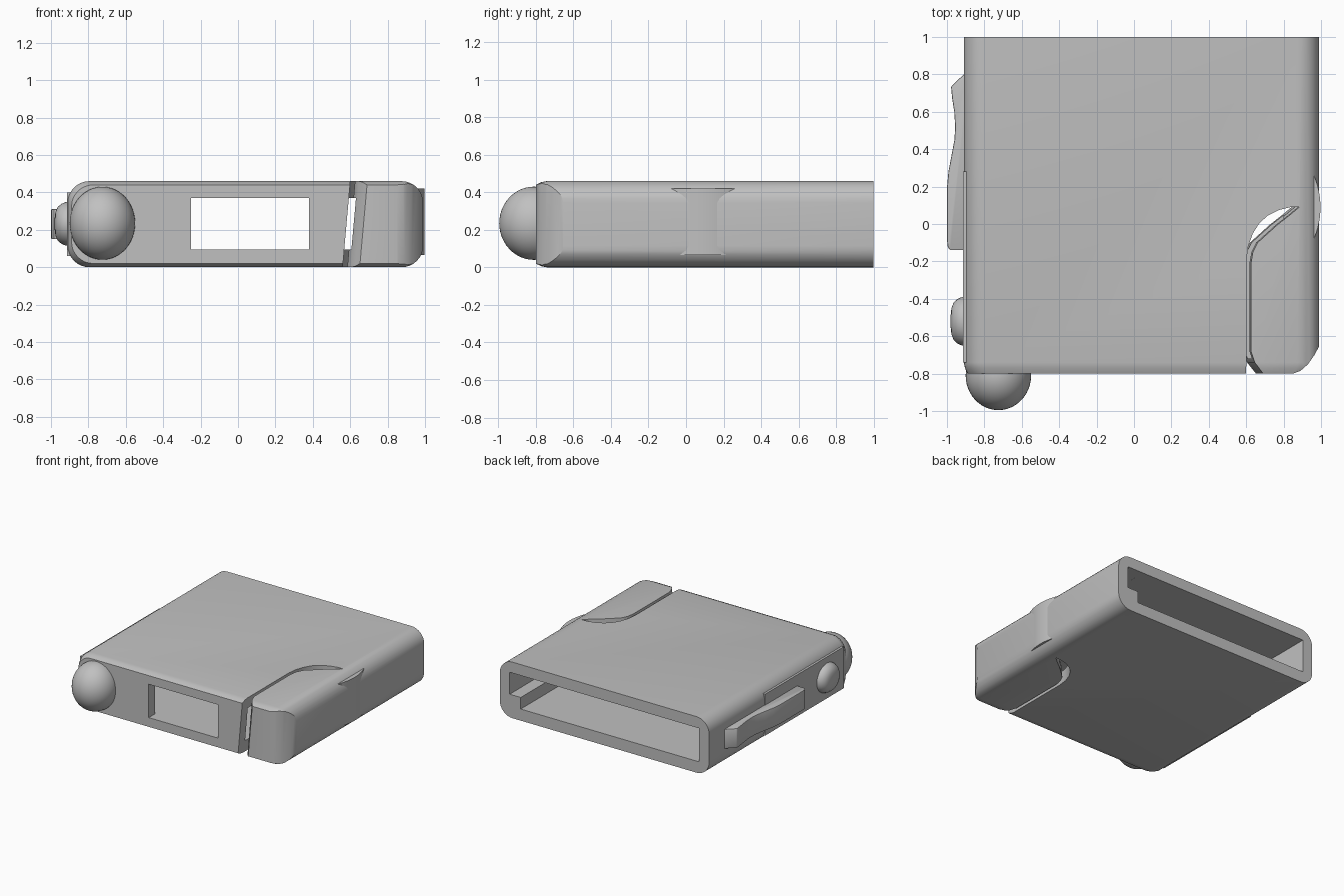
import bpy, bmesh, math
from mathutils import Vector

cube = bpy.data.objects.get("Cube")
if cube:
    bpy.data.objects.remove(cube, do_unlink=True)

grey = bpy.data.materials.new("plain grey")
grey.use_nodes = True
colour = (0.53, 0.53, 0.53, 1)
grey.diffuse_color = colour
grey.node_tree.nodes["Principled BSDF"].inputs["Base Color"].default_value = colour


def activate(ob):
    bpy.ops.object.select_all(action='DESELECT')
    ob.select_set(True)
    bpy.context.view_layer.objects.active = ob


def smooth(ob, angle=30):
    activate(ob)
    bpy.ops.object.shade_smooth_by_angle(angle=math.radians(angle))


def loft(name, rings):
    """Skin a list of equal closed rings and cap both ends."""
    bm = bmesh.new()
    loops = [[bm.verts.new(p) for p in ring] for ring in rings]
    n = len(loops[0])
    for a, b in zip(loops, loops[1:]):
        for i in range(n):
            j = (i + 1) % n
            bm.faces.new((a[i], a[j], b[j], b[i]))
    bm.faces.new(loops[0])
    bm.faces.new(loops[-1])
    bmesh.ops.recalc_face_normals(bm, faces=bm.faces[:])
    mesh = bpy.data.meshes.new(name)
    bm.to_mesh(mesh)
    bm.free()
    ob = bpy.data.objects.new(name, mesh)
    bpy.context.collection.objects.link(ob)
    mesh.materials.append(grey)
    return ob


def prism(name, outline, z0, z1, shear=0.0):
    """Extrude an xy outline upwards, the bottom shifted by shear in x."""
    return loft(name, [[(x - shear, y, z0) for x, y in outline],
                       [(x, y, z1) for x, y in outline]])


def box(name, x0, x1, y0, y1, z0, z1):
    return prism(name, [(x0, y0), (x1, y0), (x1, y1), (x0, y1)], z0, z1)


def bevel(ob, width, segments):
    activate(ob)
    mod = ob.modifiers.new("bevel", 'BEVEL')
    mod.width, mod.segments, mod.limit_method = width, segments, 'ANGLE'
    bpy.ops.object.modifier_apply(modifier=mod.name)


def cut(ob, cutter):
    cutter.hide_render = True
    activate(ob)
    mod = ob.modifiers.new("cut", 'BOOLEAN')
    mod.operation, mod.solver, mod.object = 'DIFFERENCE', 'EXACT', cutter
    bpy.ops.object.modifier_apply(modifier=mod.name)
    bpy.data.objects.remove(cutter, do_unlink=True)


def case_ring(y, inset, radius=0.115, steps=8):
    """Rounded rectangle in xz."""
    cx, cz = 0.04, 0.23
    hx, hz, ring = 0.95 - inset, 0.23 - inset, []
    for k, (sx, sz) in enumerate([(1, 1), (-1, 1), (-1, -1), (1, -1)]):
        for i in range(steps + 1):
            a = math.radians(90) * (k + i / steps)
            ring.append((cx + sx * (hx - radius) + radius * math.cos(a), y,
                         cz + sz * (hz - radius) + radius * math.sin(a)))
    return ring


# Case: rounded sleeve with a slightly drawn-in front
case = loft("case", [case_ring(-0.8, 0.02), case_ring(-0.77, 0.006),
                     case_ring(-0.74, 0), case_ring(1, 0)])

# Hollow inside, open at the back, leaving a low rail along one wall
cut(case, box("cavity", -0.82, 0.8, -0.72, 1.1, 0.095, 0.37))
cut(case, box("cavity_side", 0.75, 0.9, -0.715, 1.12, 0.19, 0.3702))
cut(case, box("window", -0.25, 0.38, -0.9, -0.6, 0.0955, 0.3695))

# Rounded front corner of the arm
cut(case, prism("corner", [(1.1, -0.65), (0.992, -0.65), (0.965, -0.70), (0.93, -0.75),
                           (0.89, -0.785), (0.845, -0.802), (0.845, -0.95), (1.1, -0.95)],
                -0.1, 0.6))

# Leaning, curved slit that frees the arm
slit = [(0.605, -0.9), (0.605, -0.2), (0.615, -0.12), (0.64, -0.05), (0.675, 0.005),
        (0.72, 0.045), (0.78, 0.075), (0.84, 0.09), (0.89, 0.092), (0.84, 0.05),
        (0.77, -0.005), (0.665, -0.1), (0.64, -0.15), (0.63, -0.21), (0.63, -0.68),
        (0.65, -0.74), (0.7, -0.805), (0.7, -0.9)]
cut(case, prism("slit", slit, -0.05, 0.51, shear=0.05))
smooth(case)

# Thumb bump on the arm side
half, radius = 0.175, 0.43
arc = []
for i in range(17):
    t = -half + 2 * half * i / 16
    arc.append((0.997 - radius + math.sqrt(radius ** 2 - t ** 2), 0.09 + t))
bump = prism("side_bump", [(0.93, 0.09 - half)] + arc + [(0.93, 0.09 + half)], 0.065, 0.42)
smooth(bump)

# Backing plate on the button side
plate = box("button_plate", -0.914, -0.84, -0.74, 0.28, 0.06, 0.4)

# Wavy slider
wave = [(-0.88, -0.14), (-0.985, -0.14), (-0.996, -0.12), (-1.0, -0.08), (-1.0, 0.19),
        (-0.992, 0.28), (-0.975, 0.37), (-0.96, 0.45), (-0.956, 0.52), (-0.961, 0.6),
        (-0.972, 0.67), (-0.978, 0.735), (-0.91, 0.8), (-0.88, 0.8)]
slider = prism("slider", wave, 0.15, 0.31)
bevel(slider, 0.006, 2)
smooth(slider)

# Domed round button
rings = []
for x, r in [(-0.88, 0.13), (-0.92, 0.13), (-0.945, 0.118), (-0.965, 0.098),
             (-0.976, 0.07), (-0.98, 0.035)]:
    rings.append([(x, -0.52 + r * math.cos(a), 0.232 + 0.9 * r * math.sin(a))
                  for a in (math.tau * i / 40 for i in range(40))])
button = loft("round_button", rings)
smooth(button, 40)

# Ball on the front
bpy.ops.mesh.primitive_uv_sphere_add(segments=48, ring_count=24, radius=1,
                                     location=(-0.725, -0.81, 0.235))
ball = bpy.context.object
ball.name = "front_ball"
ball.scale = (0.175, 0.185, 0.195)
ball.data.materials.append(grey)
smooth(ball)
# Trim the ball where it would show inside the case
cut(ball, box("ball_trim", -1.5, 0, -0.76, 0, -0.5, 1))
